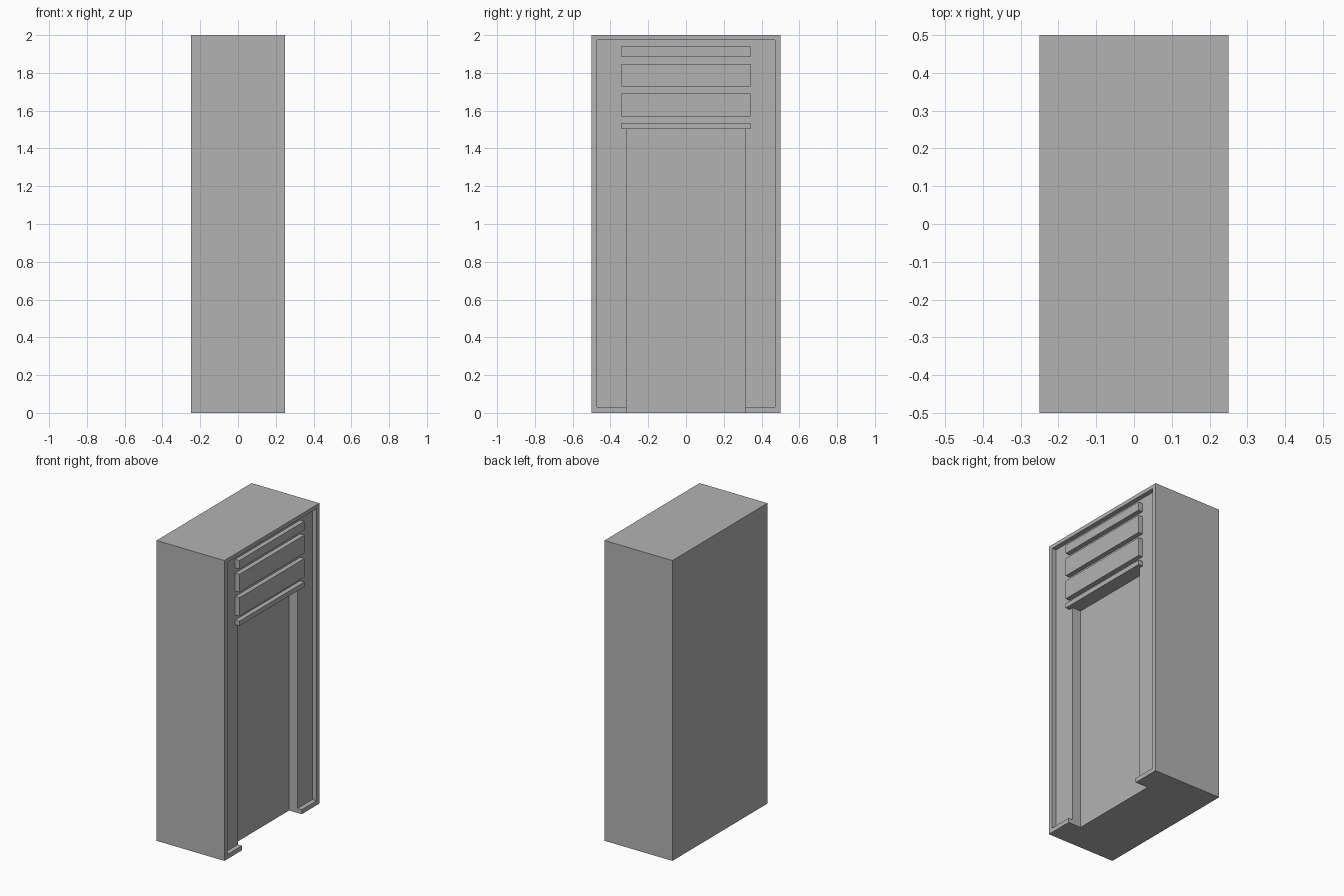
import bpy

# Remove the default cube
default = bpy.data.objects.get("Cube")
if default:
    bpy.data.objects.remove(default, do_unlink=True)

grey = bpy.data.materials.new("plain grey")
grey.use_nodes = True
grey.diffuse_color = (0.45, 0.45, 0.45, 1)
grey.node_tree.nodes["Principled BSDF"].inputs["Base Color"].default_value = grey.diffuse_color

HALF_X, HALF_Y, HEIGHT = 0.25, 0.5, 2.0
PANEL_X = 0.219      # face of the recessed panel
DOOR_X = 0.157       # back of the doorway
RIM = 0.03
DOOR_HALF, DOOR_TOP = 0.314, 1.504
SLAT_HALF = 0.342


def box(name, x, half_y, z):
    """Box spanning x and z ranges, symmetric in y."""
    bpy.ops.mesh.primitive_cube_add(size=1)
    obj = bpy.context.object
    obj.name = name
    centre = ((x[0] + x[1]) / 2, 0, (z[0] + z[1]) / 2)
    size = (x[1] - x[0], 2 * half_y, z[1] - z[0])
    for v in obj.data.vertices:
        v.co = [c + s * p for c, s, p in zip(centre, size, v.co)]
    obj.data.materials.append(grey)
    return obj


def cut(target, cutter):
    """Subtract the cutter, apply the result and discard the cutter."""
    cutter.hide_render = True
    mod = target.modifiers.new("cut", 'BOOLEAN')
    mod.operation = 'DIFFERENCE'
    mod.solver = 'EXACT'
    mod.object = cutter
    bpy.ops.object.select_all(action='DESELECT')
    bpy.context.view_layer.objects.active = target
    target.select_set(True)
    bpy.ops.object.modifier_apply(modifier=mod.name)
    bpy.data.objects.remove(cutter, do_unlink=True)


# Body with a rimmed recess and a deeper doorway open at the floor
body = box("body", (-HALF_X, HALF_X), HALF_Y, (0, HEIGHT))
cut(body, box("recess_cutter", (PANEL_X, 0.4), HALF_Y - RIM, (RIM, HEIGHT - 0.025)))
cut(body, box("doorway_cutter", (DOOR_X, 0.5), DOOR_HALF, (-0.2, DOOR_TOP)))

# Raised slats above the doorway, the lowest forming its lintel
slats = {
    "lintel_slat": (DOOR_TOP, 1.536),
    "lower_slat": (1.568, 1.692),
    "middle_slat": (1.728, 1.848),
    "upper_slat": (1.883, 1.94),
}
for name, z in slats.items():
    box(name, (PANEL_X, HALF_X), SLAT_HALF, z)
